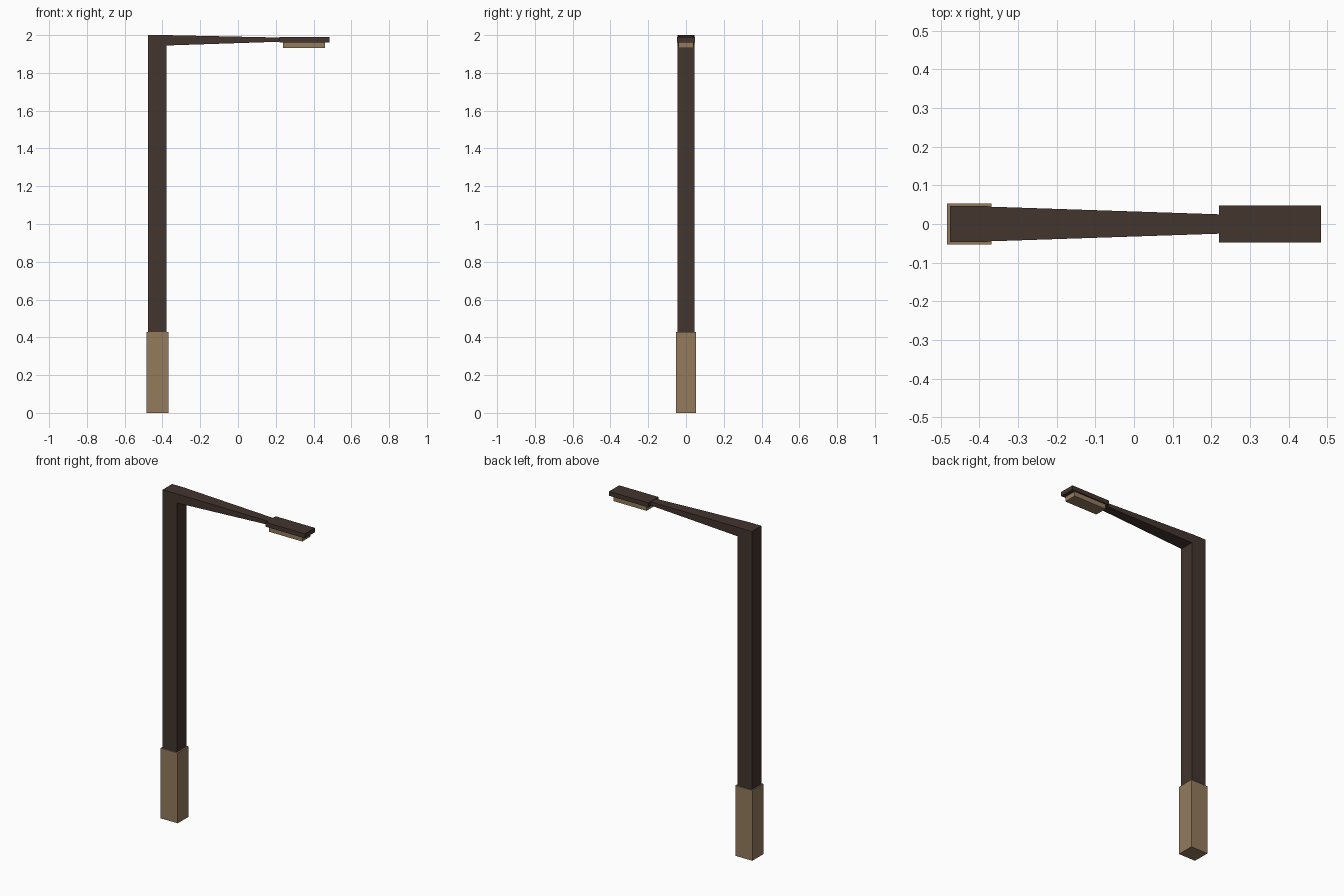
import bpy

if "Cube" in bpy.data.objects:
    bpy.data.objects.remove(bpy.data.objects["Cube"])


def material(name, rgb):
    m = bpy.data.materials.new(name)
    m.diffuse_color = (*rgb, 1.0)
    m.use_nodes = True
    m.node_tree.nodes["Principled BSDF"].inputs["Base Color"].default_value = m.diffuse_color
    return m


dark = material("dark_brown", (0.055, 0.035, 0.027))
tan = material("tan", (0.29, 0.197, 0.108))


def section(axis, at, a, b):
    """Rectangle at a position on the axis; a and b are ranges on the other two axes."""
    corners = [(a[0], b[0]), (a[1], b[0]), (a[1], b[1]), (a[0], b[1])]
    return [(at, u, v) if axis == "x" else (u, v, at) for u, v in corners]


def loft(name, mat, start, end):
    """Closed four-sided solid between two rectangles."""
    faces = [(3, 2, 1, 0), (4, 5, 6, 7)]
    faces += [(i, (i + 1) % 4, (i + 1) % 4 + 4, i + 4) for i in range(4)]
    mesh = bpy.data.meshes.new(name)
    mesh.from_pydata(start + end, [], faces)
    mesh.materials.append(mat)
    mesh.update()
    obj = bpy.data.objects.new(name, mesh)
    bpy.context.collection.objects.link(obj)
    return obj


def box(name, mat, x, y, z):
    return loft(name, mat, section("z", z[0], x, (-y, y)), section("z", z[1], x, (-y, y)))


# Footing and post
box("base", tan, (-0.484, -0.369), 0.053, (0.0, 0.428))
box("post", dark, (-0.476, -0.379), 0.046, (0.428, 2.0))

# Arm narrowing from the post to the lamp head
loft("arm", dark,
     section("x", -0.379, (-0.045, 0.045), (1.945, 2.0)),
     section("x", 0.222, (-0.025, 0.025), (1.965, 1.987)))

# Lamp head with the light panel underneath
box("lamp_head", dark, (0.22, 0.484), 0.048, (1.962, 1.989))
box("light_panel", tan, (0.238, 0.461), 0.04, (1.933, 1.962))
